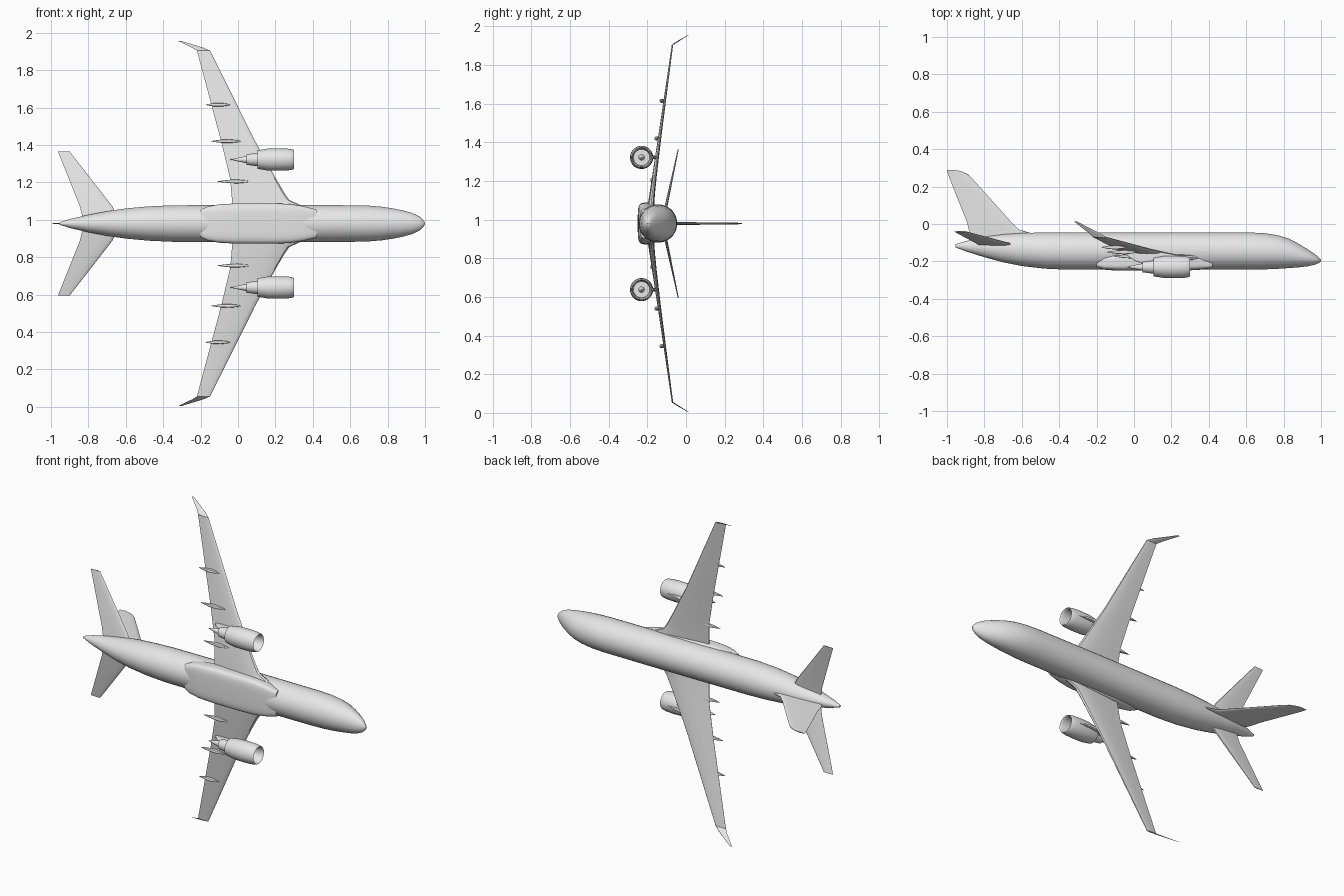
import bpy, bmesh, math

cube = bpy.data.objects.get("Cube")
if cube:
    bpy.data.objects.remove(cube)

MID = 0.98  # height of the symmetry plane; the aircraft lies on its wing tip

grey = bpy.data.materials.new("plain grey")
grey.use_nodes = True
grey.diffuse_color = (0.8, 0.8, 0.8, 1)
grey.node_tree.nodes["Principled BSDF"].inputs["Base Color"].default_value = (0.8, 0.8, 0.8, 1)


def loft(name, rings, mirror=False, angle=35):
    """Skin a list of equal-length point rings, with closed ends."""
    bm = bmesh.new()
    loops = [[bm.verts.new(p) for p in ring] for ring in rings]
    n = len(loops[0])
    for a, b in zip(loops, loops[1:]):
        for i in range(n):
            j = (i + 1) % n
            bm.faces.new((a[i], a[j], b[j], b[i]))
    bm.faces.new(loops[0])
    bm.faces.new(loops[-1])
    bmesh.ops.recalc_face_normals(bm, faces=bm.faces)
    mesh = bpy.data.meshes.new(name)
    bm.to_mesh(mesh)
    bm.free()
    mesh.materials.append(grey)
    obj = bpy.data.objects.new(name, mesh)
    obj.location.z = MID
    bpy.context.collection.objects.link(obj)
    bpy.ops.object.select_all(action='DESELECT')
    obj.select_set(True)
    bpy.context.view_layer.objects.active = obj
    bpy.ops.object.shade_smooth_by_angle(angle=math.radians(angle))
    if mirror:
        mod = obj.modifiers.new("Mirror", 'MIRROR')
        mod.use_axis = (False, False, True)
    return obj


def oval(x, top, bottom, half, s=0.0, power=2.0, n=32):
    """Cross-section across the length: an ellipse, or a rounded box for higher power."""
    ring = []
    for i in range(n):
        a = 2 * math.pi * (i + 0.5) / n
        c, d = math.cos(a), math.sin(a)
        u = math.copysign(abs(c) ** (2 / power), c)
        v = math.copysign(abs(d) ** (2 / power), d)
        ring.append((x, (top + bottom) / 2 + v * (top - bottom) / 2, s + u * half))
    return ring


def foil(lead, trail, y, s, thick, tilt=0):
    """Aerofoil section; tilt turns the thickness from vertical (0) to sideways (90)."""
    shape = [(0, 0), (.03, .3), (.12, .45), (.35, .5), (.7, .28), (1, .03),
             (1, -.03), (.7, -.28), (.35, -.5), (.12, -.45), (.03, -.3)]
    c, d = math.cos(math.radians(tilt)), math.sin(math.radians(tilt))
    return [(lead + (trail - lead) * f, y + t * thick * c, s - t * thick * d) for f, t in shape]


# Fuselage: x, top, bottom, half width
body = [(-0.955, -.108, -.125, .006), (-0.90, -.092, -.146, .024), (-0.80, -.068, -.178, .047),
        (-0.70, -.055, -.205, .066), (-0.60, -.048, -.225, .081), (-0.48, -.045, -.239, .092),
        (-0.35, -.045, -.245, .098), (0.0, -.045, -.245, .099), (0.35, -.045, -.245, .099),
        (0.62, -.045, -.245, .098), (0.70, -.049, -.243, .096), (0.77, -.060, -.240, .090),
        (0.83, -.079, -.236, .081), (0.88, -.105, -.232, .071), (0.93, -.136, -.226, .057),
        (0.97, -.163, -.217, .038), (0.99, -.180, -.208, .020), (0.999, -.191, -.199, .005)]
loft("fuselage", [oval(*r) for r in body])

# Belly fairing where the wings meet the body
belly = [(-0.20, -.185, -.232, .075), (-0.16, -.168, -.244, .092), (-0.10, -.155, -.249, .103),
         (0.0, -.150, -.250, .108), (0.20, -.150, -.250, .108), (0.28, -.157, -.249, .104),
         (0.35, -.170, -.245, .093), (0.42, -.190, -.235, .075)]
loft("belly_fairing", [oval(*r, power=4.5) for r in belly], angle=45)

# Main wings with a filleted root
wing = [(0.40, -0.03, -.188, .06, .035), (0.32, -0.03, -.180, .105, .034),
        (0.275, -0.032, -.178, .125, .031), (0.25, -0.035, -.174, .16, .028),
        (0.203, -0.042, -.164, .24, .024), (0.092, -0.09, -.137, .44, .017),
        (-0.15, -0.22, -.07, .925, .007)]
loft("wings", [foil(*w) for w in wing], mirror=True)

# Upturned, swept wing tips
tips = [(-0.15, -0.22, -.07, .925, .007, 20), (-0.185, -0.243, -.048, .939, .006, 58),
        (-0.305, -0.32, .013, .976, .002, 58)]
loft("winglets", [foil(*t) for t in tips], mirror=True)

# Tailplane
tail = [(-0.64, -0.83, -.112, .03, .016), (-0.67, -0.845, -.103, .09, .015),
        (-0.90, -0.963, -.04, .385, .005)]
loft("tailplane", [foil(*t) for t in tail], mirror=True)

# Vertical fin with a low leading fillet and rounded tip
fin = [(-0.50, -0.865, -.075, 0, .016, 90), (-0.555, -0.877, -.047, 0, .016, 90),
       (-0.615, -0.883, -.030, 0, .015, 90), (-0.66, -0.895, .015, 0, .014, 90),
       (-0.865, -0.986, .243, 0, .009, 90), (-0.890, -0.994, .267, 0, .008, 90),
       (-0.920, -0.998, .281, 0, .007, 90), (-0.955, -1.0, .289, 0, .006, 90)]
loft("tail_fin", [foil(*f) for f in fin])

# Engines: turned profile from spinner, round the intake lip, to the exhaust cone
ENGINE_Y, ENGINE_S = -0.23, 0.342
turned = [(.268, .001), (.255, .009), (.238, .015), (.238, .042), (.285, .045), (.296, .048),
          (.300, .051), (.294, .054), (.27, .058), (.22, .060), (.16, .059), (.105, .050),
          (.105, .036), (.045, .028), (.045, .019), (.0, .010), (-.035, .002)]
loft("engines", [oval(x, ENGINE_Y + r, ENGINE_Y - r, r, ENGINE_S) for x, r in turned], mirror=True)

# Engine pylons: x, top, bottom, half width
pylon = [(0.25, -.171, -.178, .002), (0.20, -.160, -.185, .007), (0.12, -.146, -.205, .009),
         (0.05, -.146, -.215, .009), (0.0, -.148, -.195, .007), (-0.04, -.150, -.165, .002)]
loft("engine_pylons", [oval(x, t, b, h, ENGINE_S, 4, 16) for x, t, b, h in pylon], mirror=True)

# Flap track fairings: spindle pods under the trailing edge
pods = [("inner", -0.11, 0.07, -.172, .225), ("middle", -0.145, 0.02, -.150, .44),
        ("outer", -0.175, -0.04, -.124, .635)]
for label, back, front, y, s in pods:
    rings = []
    for f, r in [(0, .001), (.15, .005), (.35, .009), (.6, .0105), (.85, .006), (1, .001)]:
        x = back + (front - back) * f
        rings.append(oval(x, y + r, y - r * 1.2, r, s, 2.6, 12))
    loft(label + "_flap_fairings", rings, mirror=True)
